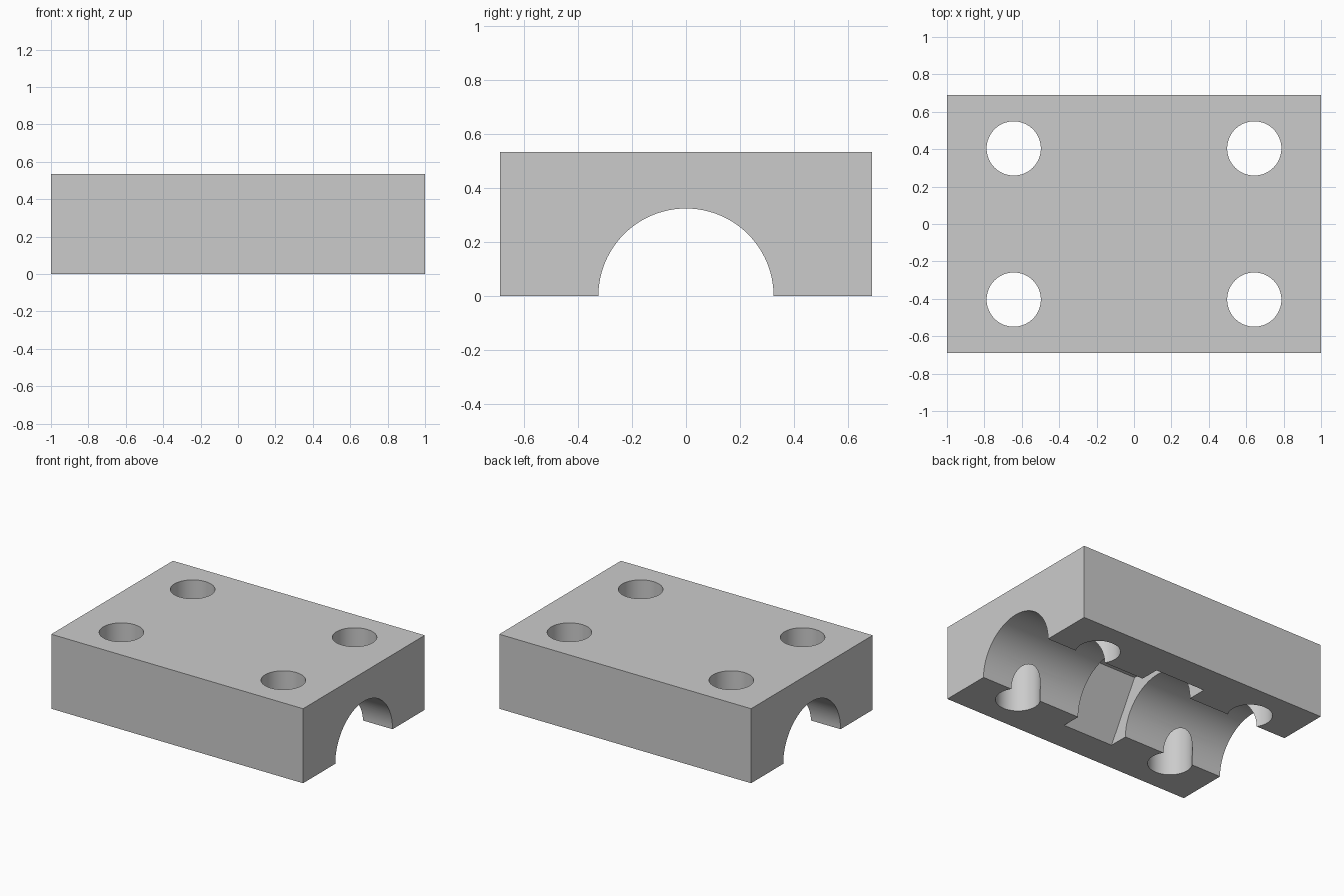
import bpy
from math import pi

cube = bpy.data.objects.get("Cube")
if cube:
    bpy.data.objects.remove(cube, do_unlink=True)

LENGTH, WIDTH, HEIGHT = 2.0, 1.38, 0.535
BORE_RADIUS = 0.325
HOLE_RADIUS, HOLE_X, HOLE_Y = 0.145, 0.643, 0.404
NUT_RADIUS, NUT_LENGTH = 0.465, 0.4

grey = bpy.data.materials.new("light grey")
grey.use_nodes = True
colour = (0.6, 0.6, 0.6, 1)
grey.diffuse_color = colour
grey.node_tree.nodes["Principled BSDF"].inputs["Base Color"].default_value = colour


def prism(name, sides, radius, depth, location, rotation=(0, 0, 0)):
    """Cutter with a regular cross-section."""
    bpy.ops.mesh.primitive_cylinder_add(vertices=sides, radius=radius, depth=depth,
                                        location=location, rotation=rotation)
    obj = bpy.context.object
    obj.name = name
    obj.hide_render = True
    return obj


# Rectangular block
bpy.ops.mesh.primitive_cube_add(size=1, location=(0, 0, HEIGHT / 2))
block = bpy.context.object
block.name = "clamp_block"
block.scale = (LENGTH, WIDTH, HEIGHT)
bpy.ops.object.transform_apply(location=True, rotation=True, scale=True)
block.data.materials.append(grey)

# Half-round channel along the underside, and hexagonal nut pocket in its middle
along_x = (0, pi / 2, 0)
cutters = [prism("bore_cutter", 96, BORE_RADIUS, LENGTH + 0.2, (0, 0, 0), along_x),
           prism("nut_pocket_cutter", 6, NUT_RADIUS, NUT_LENGTH, (0, 0, 0), along_x)]

# Four vertical bolt holes
for sx in (-1, 1):
    for sy in (-1, 1):
        cutters.append(prism("bolt_hole_cutter", 64, HOLE_RADIUS, HEIGHT + 0.2,
                             (sx * HOLE_X, sy * HOLE_Y, HEIGHT / 2)))

# Cut every opening, then discard the cutters
bpy.context.view_layer.objects.active = block
for cutter in cutters:
    cut = block.modifiers.new(cutter.name, "BOOLEAN")
    cut.operation = "DIFFERENCE"
    cut.solver = "EXACT"
    cut.object = cutter
    bpy.ops.object.modifier_apply(modifier=cut.name)
for cutter in cutters:
    bpy.data.objects.remove(cutter, do_unlink=True)

# Smooth round walls, crisp edges
bpy.ops.object.select_all(action="DESELECT")
block.select_set(True)
bpy.context.view_layer.objects.active = block
bpy.ops.object.shade_smooth_by_angle(angle=pi / 9)
